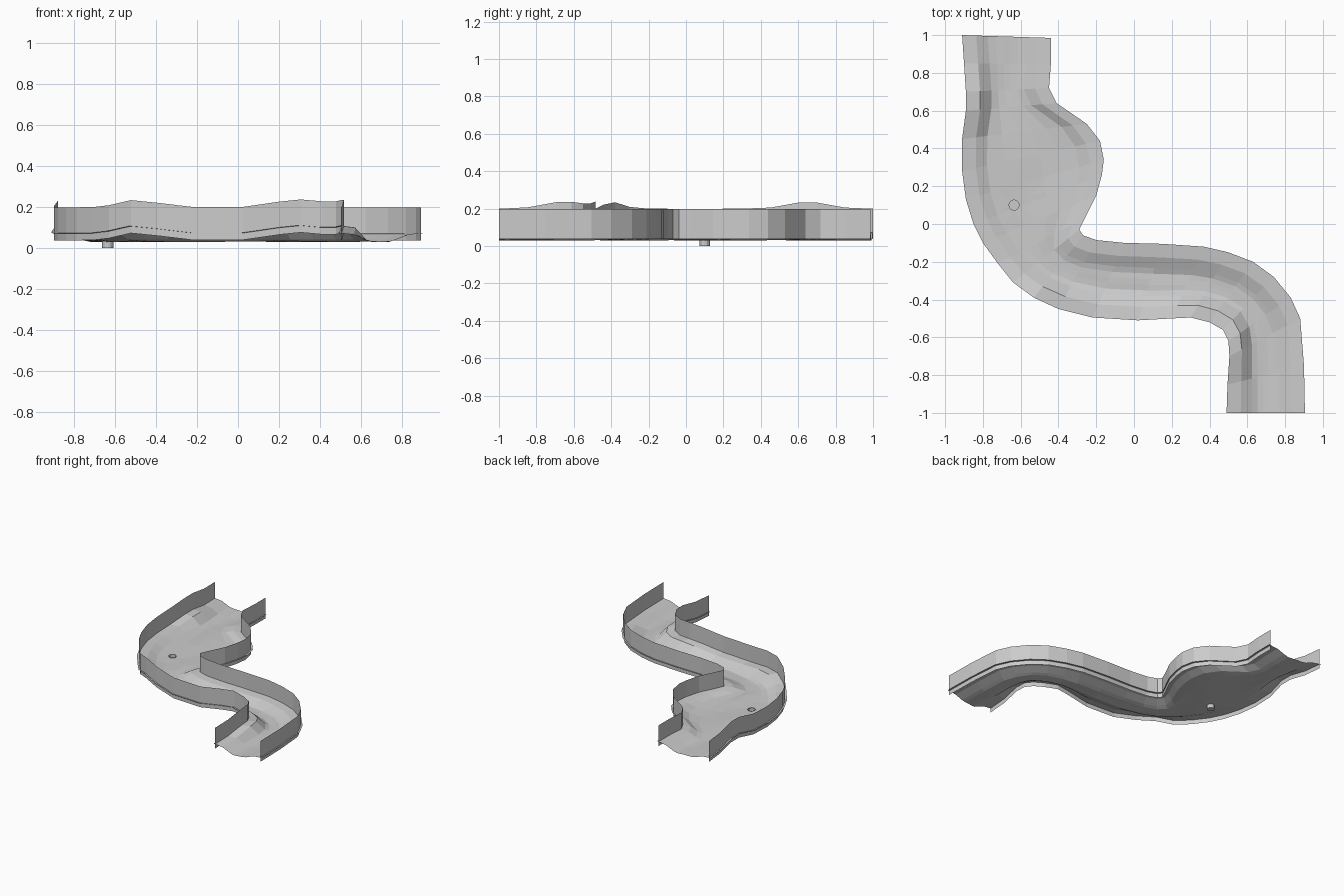
import bpy
import bmesh
import math
from mathutils import Vector

cube = bpy.data.objects.get("Cube")
if cube:
    bpy.data.objects.remove(cube, do_unlink=True)

grey = bpy.data.materials.new("light_grey")
grey.use_nodes = True
colour = (0.6, 0.6, 0.6, 1)
grey.diffuse_color = colour
grey.node_tree.nodes["Principled BSDF"].inputs["Base Color"].default_value = colour

# Paired outline stations of the channel, from the back end to the front end
LEFT_BANK = [(-.91, 1), (-.9, .85), (-.89, .7), (-.89, .6), (-.91, .45), (-.91, .28),
             (-.89, .13), (-.85, 0), (-.8, -.1), (-.72, -.21), (-.64, -.31), (-.53, -.39),
             (-.4, -.45), (-.22, -.495), (.02, -.51), (.2, -.5), (.3, -.495), (.4, -.52),
             (.47, -.56), (.5, -.62), (.505, -.7), (.495, -.85), (.49, -1)]
RIGHT_BANK = [(-.44, .985), (-.44, .85), (-.45, .72), (-.41, .64), (-.25, .53), (-.18, .44),
              (-.16, .34), (-.17, .26), (-.2, .15), (-.26, .03), (-.29, -.03), (-.27, -.06),
              (-.2, -.085), (-.05, -.1), (.15, -.105), (.37, -.12), (.5, -.15), (.63, -.2),
              (.74, -.28), (.83, -.39), (.88, -.5), (.9, -.75), (.905, -1)]
# Places where the left bank rises
RISES = [(-.9, .65), (-.5, -.41), (.28, -.5), (.5, -.66)]
CUP = Vector((-.635, .1))
CUP_RADIUS = .027
SIDES = 12
EDGE = .073
FLOOR = .035


def rise(point):
    """Extra bank height near the raised spots."""
    return sum(.037 * math.exp(-((point - Vector(spot)).length / .15) ** 2) for spot in RISES)


def finish(name, bm):
    mesh = bpy.data.meshes.new(name)
    bm.normal_update()
    bm.to_mesh(mesh)
    bm.free()
    mesh.materials.append(grey)
    obj = bpy.data.objects.new(name, mesh)
    bpy.context.collection.objects.link(obj)
    return obj


def skin(rows):
    """Bridge consecutive rows of points with quads."""
    bm = bmesh.new()
    grid = [[bm.verts.new(p) for p in row] for row in rows]
    for a, b in zip(grid, grid[1:]):
        for i in range(len(a) - 1):
            bm.faces.new((a[i], b[i], b[i + 1], a[i + 1]))
    return bm


def floor_row(index, left, right):
    """Cross-section: flat lip, steep bank, shallow bed, bank, lip."""
    width = (right - left).length
    high = EDGE + rise(left)
    lip, foot = .075 / width, .135 / width
    spots = [(0, high), (lip, high - .008), (foot, FLOOR + .006)]
    for k in range(1, 5):
        wave = .003 * math.sin(index * 1.3 + k)
        spots.append((foot + (1 - 2 * foot) * k / 5, FLOOR - .003 + wave))
    spots += [(1 - foot, FLOOR + .006), (1 - lip, EDGE - .008), (1, EDGE)]
    return [(*left.lerp(right, t), z) for t, z in spots]


stations = [(Vector(a), Vector(b)) for a, b in zip(LEFT_BANK, RIGHT_BANK)]

# Channel floor with a round hole for the cup
bm = skin([floor_row(i, a, b) for i, (a, b) in enumerate(stations)])
for k in range(SIDES):
    angle = math.tau * (k + .5) / SIDES
    normal = Vector((math.cos(angle), math.sin(angle)))
    rim = CUP + normal * CUP_RADIUS * math.cos(math.pi / SIDES)
    near = [f for f in bm.faces if (f.calc_center_median().xy - CUP).length < .2]
    parts = set(near)
    for f in near:
        parts.update(f.edges)
        parts.update(f.verts)
    bmesh.ops.bisect_plane(bm, geom=list(parts), plane_co=(*rim, 0), plane_no=(*normal, 0))
hole = [f for f in bm.faces if (f.calc_center_median().xy - CUP).length < CUP_RADIUS * .97]
bmesh.ops.delete(bm, geom=hole, context='FACES')
finish("channel_floor", bm)

# Thin side walls standing just inside the floor edge
for name, near, far, inward in (("left_wall", 0, 1, 1), ("right_wall", 1, 0, 0)):
    rows = []
    for station in stations:
        edge, other = station[near], station[far]
        base = EDGE + (rise(edge) if inward else 0)
        p = edge + (other - edge).normalized() * .013
        rows.append([(*p, base - .035), (*p, base + .126)])
    finish(name, skin(rows))

# Cup sunk below the floor, open at the top
bm = bmesh.new()
bmesh.ops.create_cone(bm, cap_ends=True, segments=SIDES, radius1=CUP_RADIUS,
                      radius2=CUP_RADIUS, depth=FLOOR)
top = [f for f in bm.faces if f.calc_center_median().z > FLOOR * .4]
bmesh.ops.delete(bm, geom=top, context='FACES_ONLY')
bmesh.ops.translate(bm, verts=bm.verts, vec=(*CUP, FLOOR / 2))
finish("cup", bm)
